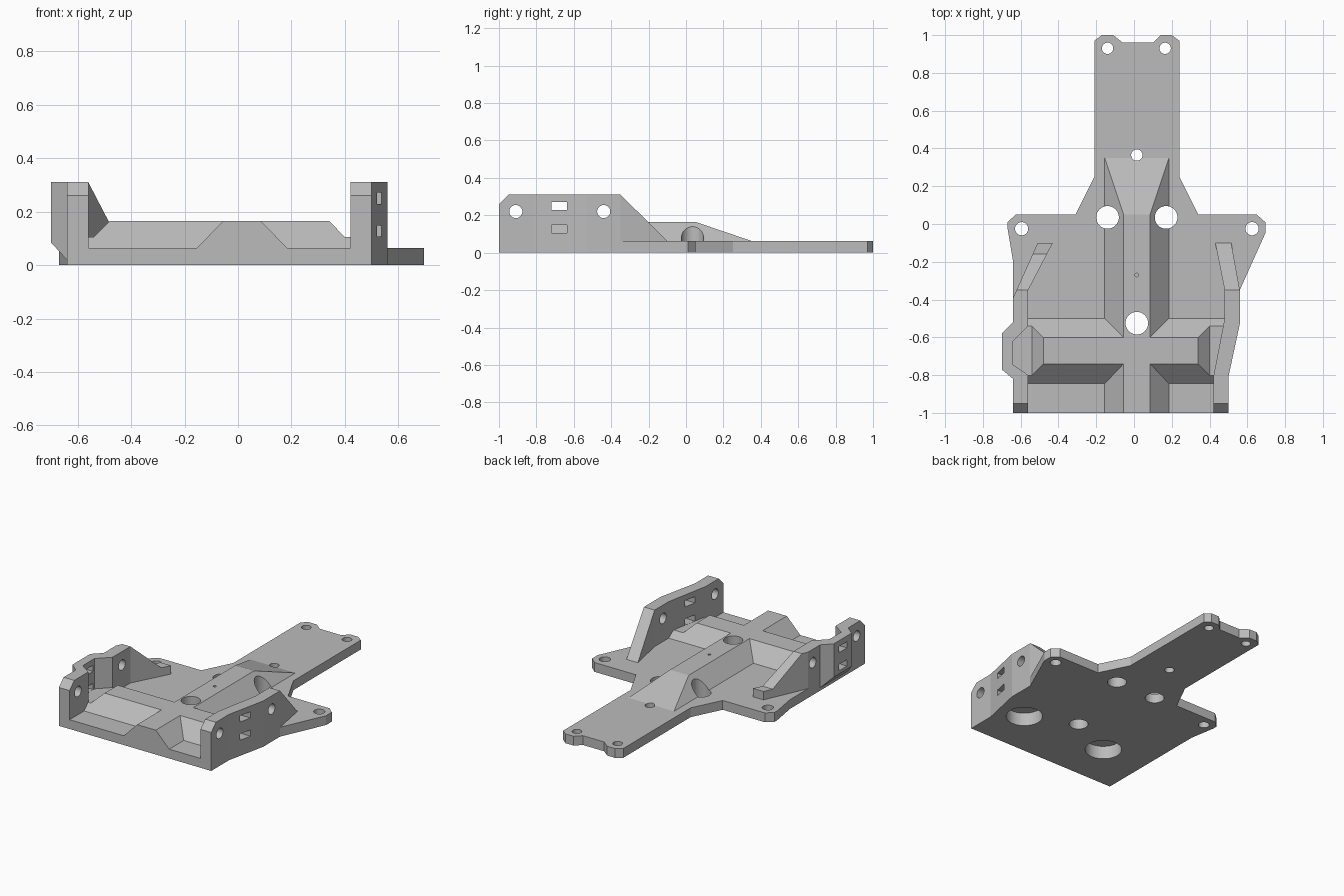
import bpy, bmesh, math

cube = bpy.data.objects.get("Cube")
if cube:
    bpy.data.objects.remove(cube, do_unlink=True)

grey = bpy.data.materials.new("plain grey")
grey.use_nodes = True
GREY = (0.5, 0.5, 0.5, 1)
grey.diffuse_color = GREY
grey.node_tree.nodes["Principled BSDF"].inputs["Base Color"].default_value = GREY

PLACE = {"x": lambda a, b, h: (h, a, b),
         "y": lambda a, b, h: (a, h, b),
         "z": lambda a, b, h: (a, b, h)}


def prism(name, points, axis, low, high):
    """Extrude a 2D profile along an axis."""
    bm = bmesh.new()
    face = bm.faces.new([bm.verts.new(PLACE[axis](a, b, low)) for a, b in points])
    top = bmesh.ops.extrude_face_region(bm, geom=[face])["geom"]
    shift = PLACE[axis](0, 0, high - low)
    bmesh.ops.translate(bm, vec=shift, verts=[v for v in top if isinstance(v, bmesh.types.BMVert)])
    bmesh.ops.recalc_face_normals(bm, faces=bm.faces)
    mesh = bpy.data.meshes.new(name)
    bm.to_mesh(mesh)
    bm.free()
    mesh.materials.append(grey)
    obj = bpy.data.objects.new(name, mesh)
    bpy.context.collection.objects.link(obj)
    return obj


def combine(target, other, operation):
    """Apply a boolean and discard the second solid."""
    mod = target.modifiers.new("combine", "BOOLEAN")
    mod.object, mod.operation, mod.solver = other, operation, "EXACT"
    bpy.context.view_layer.objects.active = target
    bpy.ops.object.modifier_apply(modifier=mod.name)
    bpy.data.objects.remove(other, do_unlink=True)


def drill(target, a, b, radius, axis, low, high, sides=32):
    steps = [2 * math.pi * i / sides for i in range(sides)]
    circle = [(a + radius * math.cos(t), b + radius * math.sin(t)) for t in steps]
    combine(target, prism("drill", circle, axis, low, high), "DIFFERENCE")


PLATE, RIDGE, LEDGE, WALL = 0.063, 0.165, 0.105, 0.31

# Flat base with tail and two ears
tray = prism("mounting_tray", [
    (-.21, .97), (-.17, 1), (-.11, 1), (-.06, .96), (.10, .96), (.14, 1), (.20, 1), (.24, .97),
    (.24, .25), (.34, .05), (.65, .05), (.695, .01), (.695, -.05), (.56, -.35), (.56, -.53),
    (.50, -.81), (.50, -1), (-.64, -1), (-.64, -.2), (-.67, -.02), (-.67, .01), (-.625, .05),
    (-.31, .05), (-.21, .25)], "z", 0, PLATE)

# Lengthwise ridge with a sloping nose
spine = prism("spine", [(-.155, 0), (-.155, PLATE), (-.055, RIDGE), (.085, RIDGE),
                        (.185, PLATE), (.185, 0)], "y", -1, .35)
slope = prism("nose_slope", [(-1.1, -.1), (-1.1, .3), (.05, .3), (.05, RIDGE),
                             (.35, PLATE), (.35, -.1)], "x", -1, 1)
combine(spine, slope, "INTERSECT")
combine(tray, spine, "UNION")

# Crosswise ridge with lowered ends
rib = prism("cross_rib", [(-.845, 0), (-.845, PLATE), (-.74, RIDGE), (-.60, RIDGE),
                          (-.50, PLATE), (-.50, 0)], "x", -.64, .48)
ends = prism("rib_ends", [(-.7, -.1), (-.7, LEDGE), (-.54, LEDGE), (-.48, RIDGE + .0001),
                          (.34, RIDGE + .0001), (.40, LEDGE), (.6, LEDGE), (.6, -.1)], "y", -1, 0)
combine(rib, ends, "INTERSECT")
combine(tray, rib, "UNION")

# Side walls: footprint trimmed by a side profile
right_foot = [(-.64, -1), (-.56, -1), (-.56, -.80), (-.64, -.745), (-.64, -.62), (-.56, -.54),
              (-.56, -.35), (-.43, -.10), (-.51, -.10), (-.64, -.39), (-.64, -.52),
              (-.70, -.58), (-.70, -.77), (-.64, -.82)]
left_foot = [(.42, -1), (.50, -1), (.50, -.81), (.56, -.53), (.56, -.35), (.515, -.10),
             (.43, -.10), (.48, -.35), (.48, -.50), (.42, -.81)]
tails = {"right_wall": [(-.16, .12), (-.05, .12)], "left_wall": [(-.10, PLATE)]}
for name, foot in (("right_wall", right_foot), ("left_wall", left_foot)):
    wall = prism(name, foot, "z", 0, WALL + .1)
    side = [(-1.05, -.1), (-1.05, .21), (-.95, WALL), (-.35, WALL)] + tails[name] + [(-.05, -.1)]
    combine(wall, prism("wall_profile", side, "x", -1, 1), "INTERSECT")
    combine(tray, wall, "UNION")

# Chamfer under the bulge of the right wall
under = [(-.8, -.1), (-.6401, -.1), (-.6401, .02), (-.8, .193)]
combine(tray, prism("under_cut", under, "y", -.87, -.48), "DIFFERENCE")

# Vertical through holes
for x, y, r in ((-.14, .035, .06), (.17, .035, .06), (.015, -.525, .06),
                (-.595, -.025, .035), (.625, -.025, .035),
                (-.14, .93, .03), (.165, .93, .03), (.015, .365, .03)):
    drill(tray, x, y, r, "z", -.1, .5)

# Blind pockets underneath and pilot hole on the spine
for x in (-.31, .34):
    drill(tray, x, -.67, .115, "z", -.1, .09, 48)
drill(tray, .015, -.27, .01, "z", .1, .3, 12)

# Round holes and slots through both walls
for y in (-.91, -.44):
    drill(tray, y, .22, .035, "x", -1, 1)
for z, spans in ((.25, [(-1, 1)]), (.127, [(-1, -.57), (.41, 1)])):
    slot = [(-.72, z - .021), (-.635, z - .021), (-.635, z + .021), (-.72, z + .021)]
    for low, high in spans:
        combine(tray, prism("slot", slot, "x", low, high), "DIFFERENCE")
